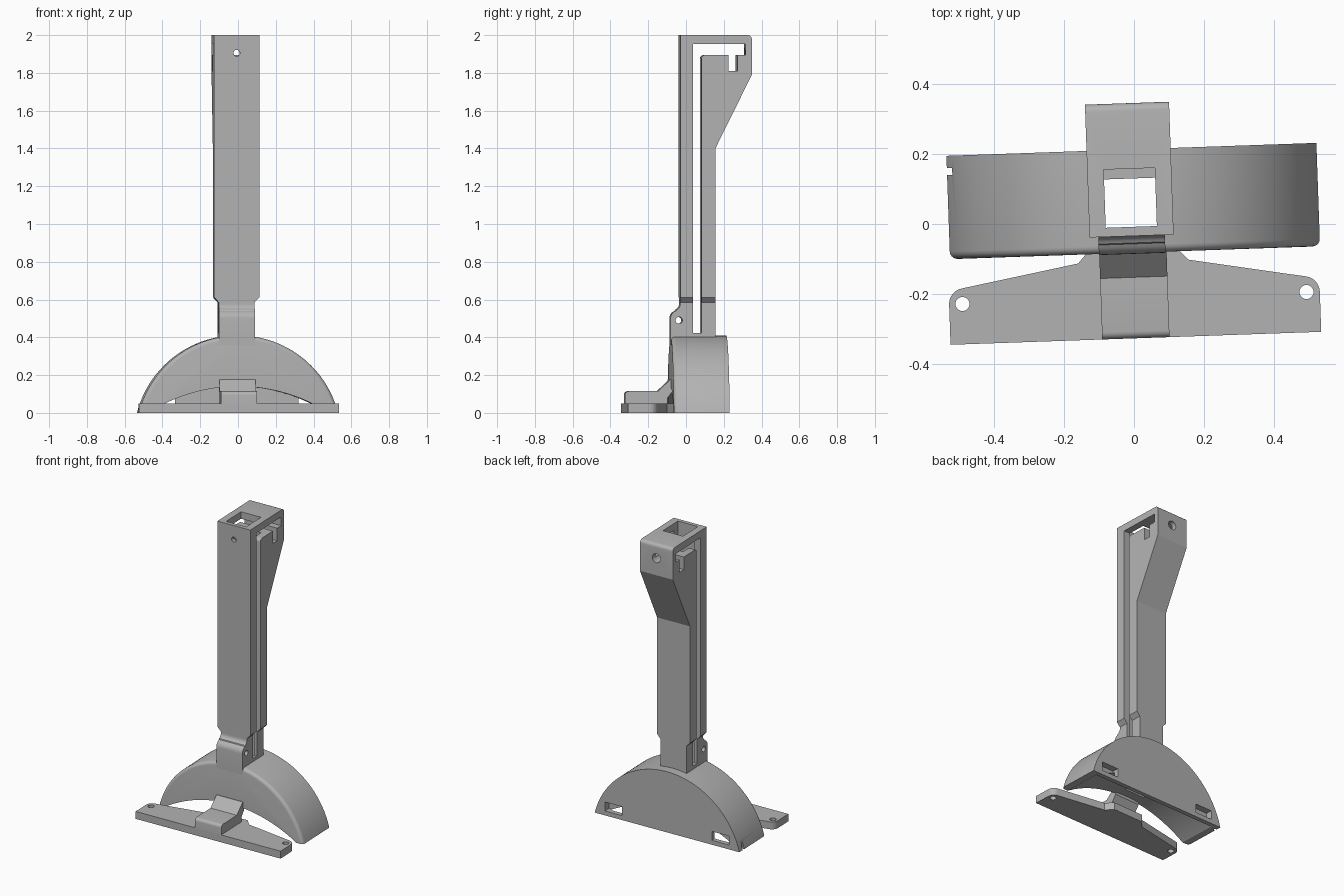
import bpy, bmesh, math
from mathutils import Matrix

if "Cube" in bpy.data.objects:
    bpy.data.objects.remove(bpy.data.objects["Cube"])

grey = bpy.data.materials.new("plain_grey")
grey.diffuse_color = (0.45, 0.45, 0.45, 1)
grey.use_nodes = True
grey.node_tree.nodes["Principled BSDF"].inputs["Base Color"].default_value = grey.diffuse_color
TURN = Matrix.Rotation(math.radians(2), 4, 'Z')   # whole model is turned slightly


def prism(name, pts, lo, hi, axis):
    """Extrude a 2D outline along an axis: x -> (y,z), y -> (x,z), z -> (x,y)."""
    place = {'x': lambda a, b, d: (d, a, b),
             'y': lambda a, b, d: (a, d, b),
             'z': lambda a, b, d: (a, b, d)}[axis]
    bm = bmesh.new()
    low = [bm.verts.new(place(a, b, lo)) for a, b in pts]
    high = [bm.verts.new(place(a, b, hi)) for a, b in pts]
    bm.faces.new(low)
    bm.faces.new(high[::-1])
    n = len(pts)
    for i in range(n):
        j = (i + 1) % n
        bm.faces.new((low[i], high[i], high[j], low[j]))
    bmesh.ops.recalc_face_normals(bm, faces=bm.faces)
    me = bpy.data.meshes.new(name)
    bm.to_mesh(me)
    bm.free()
    ob = bpy.data.objects.new(name, me)
    bpy.context.collection.objects.link(ob)
    me.materials.append(grey)
    return ob


def arc(cx, cy, r, a0, a1, n):
    return [(cx + r * math.cos(math.radians(a0 + (a1 - a0) * i / n)),
             cy + r * math.sin(math.radians(a0 + (a1 - a0) * i / n))) for i in range(n + 1)]


def rect(a0, a1, b0, b1):
    return [(a0, b0), (a1, b0), (a1, b1), (a0, b1)]


def circle(cx, cy, r):
    return arc(cx, cy, r, 0, 345, 23)


def boolean(ob, pts, lo, hi, axis, op='DIFFERENCE'):
    cutter = prism("cutter", pts, lo, hi, axis)
    mod = ob.modifiers.new("cut", 'BOOLEAN')
    mod.operation, mod.object, mod.solver = op, cutter, 'EXACT'
    bpy.context.view_layer.objects.active = ob
    bpy.ops.object.modifier_apply(modifier=mod.name)
    bpy.data.objects.remove(cutter)


CX = -0.008   # middle of the column

# Column: side profile with curved neck, sloped back and rounded top
side = ([(0.152, 0.36), (0.152, 1.40), (0.345, 1.79)]
        + arc(0.323, 1.978, 0.022, 0, 90, 5)
        + [(-0.034, 2.0), (-0.034, 0.575)]
        + arc(-0.064, 0.575, 0.03, 0, -70, 5)
        + arc(-0.042, 0.500, 0.043, 110, 180, 5)
        + [(-0.085, 0.36)])
column = prism("column", side, CX - 0.2, CX + 0.2, 'x')
front = [(-0.095, 0.3), (0.095, 0.3), (0.095, 0.585), (0.12, 0.612),
         (0.12, 2.1), (-0.12, 2.1), (-0.12, 0.612), (-0.095, 0.585)]
boolean(column, [(x + CX, z) for x, z in front], -0.5, 0.5, 'y', 'INTERSECT')

# Side slot with the hook notch at the top
slot = ([(0.033, 0.423), (0.078, 0.423)] + arc(0.098, 1.875, 0.02, 180, 90, 5)
        + [(0.220, 1.895), (0.220, 1.81), (0.268, 1.81), (0.268, 1.895),
           (0.312, 1.895), (0.312, 1.953), (0.033, 1.953)])
boolean(column, slot, -0.5, 0.5, 'x')
# Hollow core, opening in the top and pin holes
boolean(column, rect(CX - 0.073, CX + 0.073, -0.008, 0.130), 0.2, 1.93, 'z')
boolean(column, rect(CX - 0.073, CX + 0.073, -0.008, 0.158), 1.87, 2.2, 'z')
boolean(column, circle(CX, 1.905, 0.017), -0.3, 0.1, 'y')
boolean(column, circle(CX, 1.905, 0.03), 0.25, 0.5, 'y')
boolean(column, circle(-0.04, 0.49, 0.018), -0.5, 0.5, 'x')

# Curved foot: circular segment with a rounded front rim
R, CZ = 0.545, -0.135
A = math.degrees(math.asin(-CZ / R))
foot = prism("curved_foot", arc(0, CZ, R, A, 180 - A, 64), -0.082, 0.213, 'y')
bm = bmesh.new()
bm.from_mesh(foot.data)
rim = [e for e in bm.edges if all(v.co.y < -0.08 for v in e.verts)
       and max(v.co.z for v in e.verts) > 0.001]
bmesh.ops.bevel(bm, geom=rim, offset=0.022, segments=5, profile=0.5, affect='EDGES')
bm.to_mesh(foot.data)
bm.free()

# Arch hollow under the foot, leaving a thin back wall
arch = arc(0, -0.749, 0.889, 55, 125, 48)
boolean(foot, arch, -0.3, 0.183, 'y')
# Core shaft, back windows and end notch
boolean(foot, rect(CX - 0.073, CX + 0.073, -0.008, 0.130), 0.05, 0.6, 'z')
for s in (-1, 1):
    boolean(foot, rect(s * 0.39 - 0.063, s * 0.39 + 0.063, 0.03, 0.09), 0.17, 0.4, 'y')
boolean(foot, rect(-0.6, -0.513, 0.158, 0.178), -0.1, 0.08, 'z')

# Pedal plate with rounded ends and bolt holes
PX = -0.006
half = ([(0.529, -0.326)] + arc(0.484, -0.211, 0.045, 0, 81, 8)
        + [(0.157, -0.107), (0.115, -0.06)])
pedal = prism("pedal_plate", [(PX + x, y) for x, y in half]
              + [(PX - x, y) for x, y in reversed(half)], 0, 0.05, 'z')
for s in (-1, 1):
    boolean(pedal, circle(PX + s * 0.491, -0.211, 0.02), -0.1, 0.2, 'z')

# Pedal tab rising to the foot
tab = ([(-0.326, 0.0)] + arc(-0.306, 0.095, 0.02, 180, 90, 5)
       + [(-0.152, 0.115), (-0.085, 0.178), (-0.07, 0.178), (-0.07, 0.12),
          (-0.10, 0.08), (-0.10, 0.0)])
prism("pedal_tab", tab, PX - 0.096, PX + 0.096, 'x')

# Smooth the curves, keep hard edges, then turn everything
for ob in list(bpy.context.scene.objects):
    bpy.ops.object.select_all(action='DESELECT')
    ob.select_set(True)
    bpy.context.view_layer.objects.active = ob
    bpy.ops.object.shade_smooth_by_angle(angle=math.radians(25))
    ob.data.transform(TURN)
